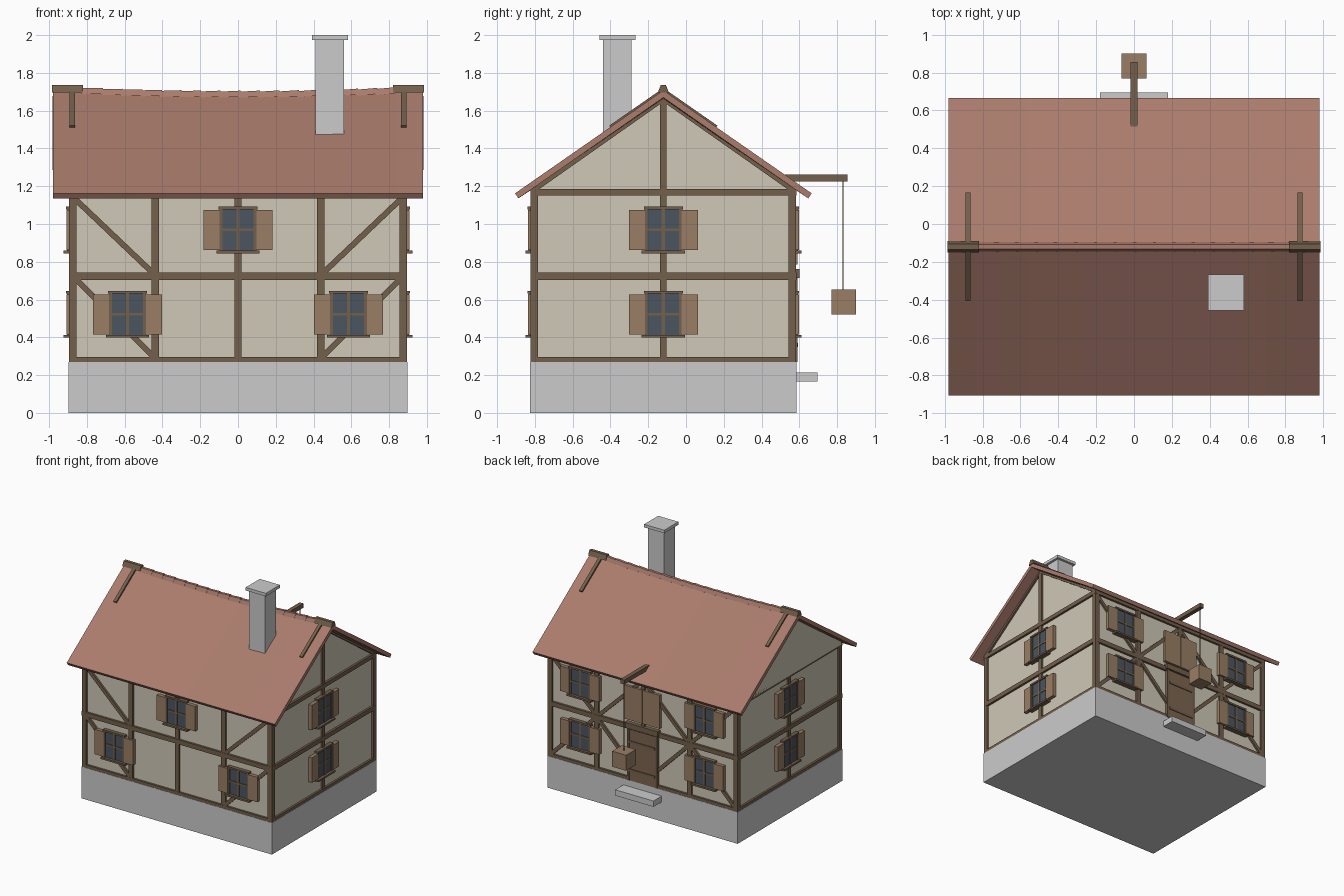
import bpy, bmesh, math
from mathutils import Matrix, Vector

if "Cube" in bpy.data.objects:
    bpy.data.objects.remove(bpy.data.objects["Cube"])

CY, SLOPE, RIDGE, HALF = -0.12, 0.695, 1.708, 0.785


def mat(name, r, g, b):
    m = bpy.data.materials.new(name)
    m.diffuse_color = (r, g, b, 1)
    m.use_nodes = True
    m.node_tree.nodes["Principled BSDF"].inputs["Base Color"].default_value = m.diffuse_color
    return m


TIMBER = mat("timber", 0.17, 0.115, 0.07)
PLASTER = mat("plaster", 0.62, 0.58, 0.47)
TILE = mat("roof_tile", 0.40, 0.20, 0.15)
BOARD = mat("board", 0.32, 0.21, 0.13)
DOORWOOD = mat("door_wood", 0.20, 0.13, 0.08)
GLASS = mat("glass", 0.07, 0.09, 0.115)


class Part:
    """Collects boxes and prisms into one named object."""
    def __init__(self, name, material=None, frame=None):
        self.name, self.material = name, material
        self.frame = frame or Matrix()
        self.bm = bmesh.new()

    def box(self, x0, x1, y0, y1, z0, z1, m=None):
        t = Matrix.Translation(((x0 + x1) / 2, (y0 + y1) / 2, (z0 + z1) / 2))
        s = Matrix.Diagonal((x1 - x0, y1 - y0, z1 - z0, 1))
        bmesh.ops.create_cube(self.bm, size=1, matrix=self.frame @ (m or Matrix()) @ t @ s)

    def panel(self, u0, u1, z0, z1, d, back=0.01):
        self.box(u0, u1, -d, back, z0, z1)

    def bar(self, u0, z0, u1, z1, w=0.03, d=0.016):
        m = Matrix.Translation((u0, 0, z0)) @ Matrix.Rotation(-math.atan2(z1 - z0, u1 - u0), 4, 'Y')
        self.box(0, math.hypot(u1 - u0, z1 - z0), -d, 0.01, -w / 2, w / 2, m)

    def prism(self, yz, x0, x1, dz0=0, dz1=0):
        a = [self.bm.verts.new((x0, y, z + dz0)) for y, z in yz]
        b = [self.bm.verts.new((x1, y, z + dz1)) for y, z in yz]
        self.bm.faces.new(a)
        self.bm.faces.new(b[::-1])
        for i in range(len(a)):
            j = (i + 1) % len(a)
            self.bm.faces.new((a[j], a[i], b[i], b[j]))

    def done(self):
        bmesh.ops.recalc_face_normals(self.bm, faces=self.bm.faces)
        me = bpy.data.meshes.new(self.name)
        self.bm.to_mesh(me)
        self.bm.free()
        ob = bpy.data.objects.new(self.name, me)
        bpy.context.collection.objects.link(ob)
        if self.material:
            me.materials.append(self.material)
        return ob


def sag(x):
    return -0.026 * (1 - (x / 0.98) ** 2)


# Stone base and door step
p = Part("stone_base")
p.box(-0.897, 0.897, -0.825, 0.585, 0, 0.27)
p.done()
p = Part("door_step")
p.box(-0.18, 0.18, 0.57, 0.695, 0.165, 0.215)
p.done()

# Plaster walls and the two gables
p = Part("walls", PLASTER)
p.box(-0.878, 0.878, CY - 0.686, CY + 0.686, 0.265, 1.17)
for x0, x1 in ((0.85, 0.878), (-0.896, -0.85)):
    p.prism([(CY - 0.686, 1.165), (CY + 0.686, 1.165), (CY + 0.686, 1.195), (CY, 1.68), (CY - 0.686, 1.195)], x0, x1)
p.done()

# Four facades: local x runs along the wall, local -y points outward
FACES = {}
for i, (n, x, y) in enumerate((("front", 0, CY - 0.686), ("right", 0.878, CY),
                               ("back", 0, CY + 0.686), ("left", -0.878, CY))):
    FACES[n] = Matrix.Translation((x, y, 0)) @ Matrix.Rotation(i * math.pi / 2, 4, 'Z')

for n, frame in FACES.items():
    # Timber framing
    p = Part(n + "_timbers", TIMBER, frame)
    long_side = n in ("front", "back")
    w = 0.895 if long_side else 0.703
    for s in (-1, 1):
        p.panel(*sorted((s * (w - 0.04), s * w)), 0.27, 1.175, 0.017)
        if long_side:
            p.panel(s * 0.437 - 0.02, s * 0.437 + 0.02, 0.27, 1.16, 0.016)
            p.bar(s * 0.86, 1.13, s * 0.45, 0.74)
            if n == "front":
                p.bar(s * 0.86, 0.71, s * 0.45, 0.30)
            else:
                p.bar(s * 0.86, 0.30, s * 0.45, 0.71)
                p.bar(s * 0.43, 0.71, s * 0.02, 0.30)
                p.bar(s * 0.43, 0.73, s * 0.02, 1.13)
        elif n == "right":
            p.bar(s * 0.69, 1.18, 0, 1.665)
    p.panel(-0.018, 0.018, 0.27, 1.67 if n == "right" else 1.16, 0.015)
    p.panel(-w, w, 0.703, 0.742, 0.018)
    p.panel(-w, w, 0.27, 0.295, 0.017)
    p.panel(-w, w, 1.15, 1.185, 0.018)
    p.done()

    # Windows: glass, cross bars, lintel, sill and shutters
    spots = {"front": [(0, 0.97), (-0.585, 0.523), (0.585, 0.523)],
             "back": [(u, z) for u in (-0.585, 0.585) for z in (0.523, 0.97)]}
    g = Part(n + "_window_glass", GLASS, frame)
    f = Part(n + "_window_frames", TIMBER, frame)
    h = Part(n + "_shutters", BOARD, frame)
    for u, z in spots.get(n, [(0, 0.523), (0, 0.97)]):
        g.panel(u - 0.09, u + 0.09, z - 0.112, z + 0.112, 0.021)
        f.panel(u - 0.009, u + 0.009, z - 0.112, z + 0.112, 0.027)
        f.panel(u - 0.09, u + 0.09, z - 0.007, z + 0.007, 0.026)
        f.panel(u - 0.103, u + 0.103, z + 0.108, z + 0.123, 0.032)
        f.panel(u - 0.115, u + 0.115, z - 0.125, z - 0.11, 0.045)
        for s in (-1, 1):
            f.panel(u + s * 0.09 - 0.007, u + s * 0.09 + 0.007, z - 0.112, z + 0.112, 0.028)
            h.panel(*sorted((u + s * 0.097, u + s * 0.183)), z - 0.107, z + 0.105, 0.031)
    for q in (g, f, h):
        q.done()

# Back door with frame, battens and lintel; loading hatch above
B = FACES["back"]
p = Part("door", DOORWOOD, B)
p.panel(-0.125, 0.125, 0.27, 0.705, 0.022)
p.done()
p = Part("door_frame", TIMBER, B)
for s in (-1, 1):
    p.panel(s * 0.132 - 0.01, s * 0.132 + 0.01, 0.27, 0.715, 0.025)
p.panel(-0.155, 0.155, 0.715, 0.762, 0.036)
for z in (0.36, 0.6):
    p.panel(-0.12, 0.12, z - 0.01, z + 0.01, 0.028)
p.done()
p = Part("loading_hatch", BOARD, B)
for s in (-1, 1):
    p.panel(*sorted((s * 0.002, s * 0.165)), 0.785, 1.07, 0.024)
p.done()

# Sagging roof sheet
bm = bmesh.new()
N = 14
rows = []
for i in range(N + 1):
    x = -0.98 + 1.96 * i / N
    rows.append([bm.verts.new((x, CY - HALF, RIDGE - HALF * SLOPE)),
                 bm.verts.new((x, CY, RIDGE + sag(x))),
                 bm.verts.new((x, CY + HALF, RIDGE - HALF * SLOPE))])
for a, b in zip(rows, rows[1:]):
    for k in (0, 1):
        bm.faces.new((a[k], b[k], b[k + 1], a[k + 1]))
me = bpy.data.meshes.new("roof")
bm.to_mesh(me)
bm.free()
me.materials.append(TILE)
roof = bpy.data.objects.new("roof", me)
bpy.context.collection.objects.link(roof)
sol = roof.modifiers.new("thickness", 'SOLIDIFY')
sol.thickness, sol.offset, sol.use_even_offset = 0.032, -1, True

# Ridge tiles, each overlapping the next
cap = [(CY - 0.026, 1.69), (CY + 0.026, 1.69), (CY + 0.012, 1.722), (CY - 0.012, 1.722)]
p = Part("ridge_tiles", TILE)
K = 16
for i in range(K):
    x0, x1 = -0.83 + 1.66 * i / K, -0.83 + 1.66 * (i + 1) / K + 0.012
    p.prism(cap, x0, x1, sag(x0) + 0.004, sag(x1) + 0.010)
p.done()

# Ridge end caps and the rider boards lying on the slopes
p = Part("ridge_ends", TIMBER)
end = [(CY - 0.03, 1.695), (CY + 0.03, 1.695), (CY + 0.014, 1.735), (CY - 0.014, 1.735)]
for s in (-1, 1):
    p.prism(end, *sorted((s * 0.82, s * 0.985)))
    for t in (-1, 1):
        m = Matrix.Translation((s * 0.877, CY, RIDGE - 0.004)) @ Matrix.Rotation(-t * math.atan(SLOPE), 4, 'X')
        p.box(-0.014, 0.014, *sorted((0, t * 0.34)), -0.012, 0.013, m)
p.done()

# Chimney
p = Part("chimney")
p.box(0.41, 0.562, -0.44, -0.288, 1.46, 1.98)
p.done()
p = Part("chimney_cap")
p.box(0.392, 0.582, -0.457, -0.268, 1.974, 2.0)
p.done()

# Hoist beam, rope and crate
p = Part("hoist_beam", TIMBER)
p.box(-0.018, 0.018, 0.50, 0.855, 1.226, 1.262)
p.done()
p = Part("hoist_rope", TIMBER)
p.box(-0.003, 0.003, 0.829, 0.835, 0.64, 1.23)
p.done()
p = Part("crate", BOARD)
p.box(-0.066, 0.066, 0.769, 0.90, 0.52, 0.652)
p.done()
